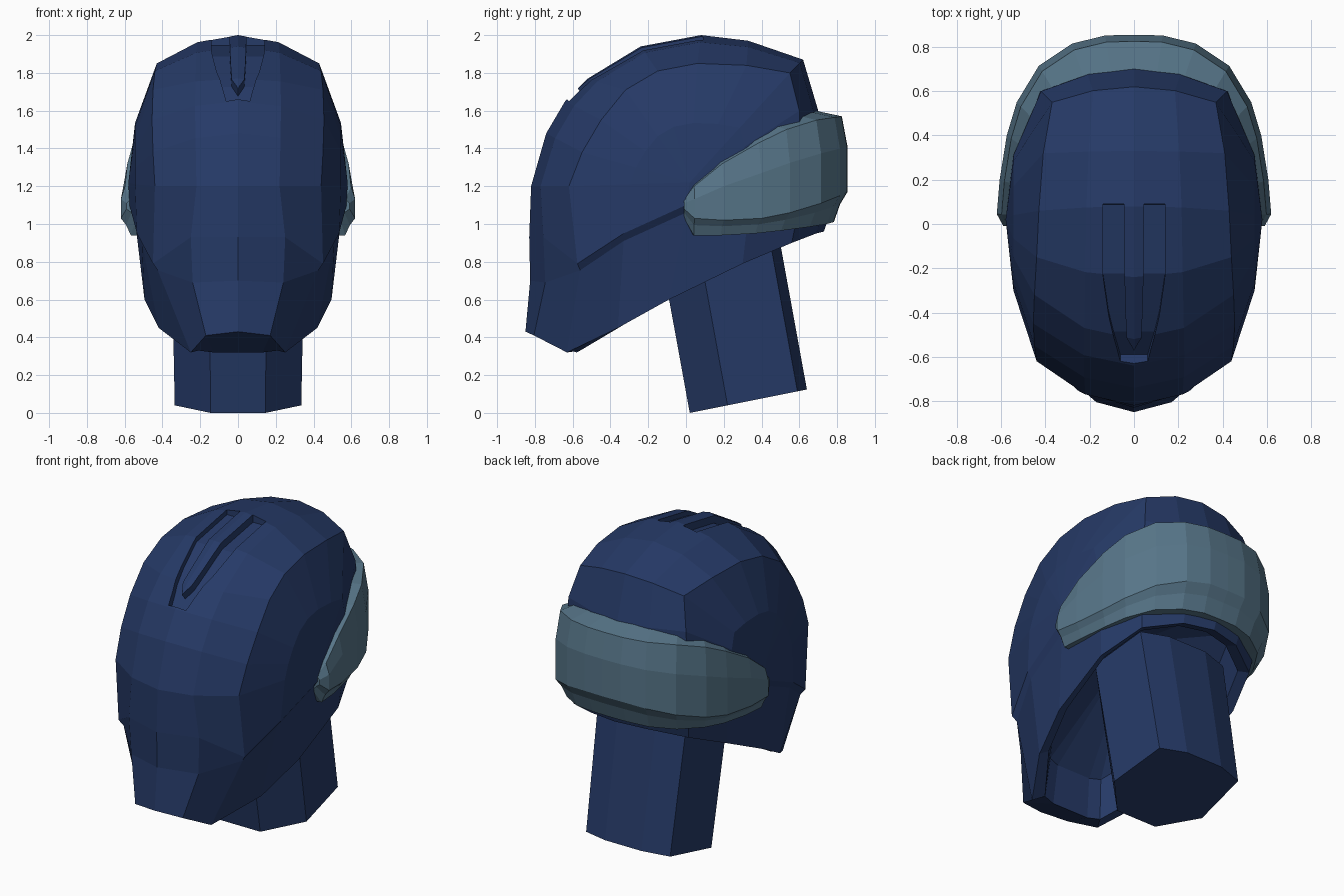
import bpy, bmesh
from mathutils import Vector as V

if "Cube" in bpy.data.objects:
    bpy.data.objects.remove(bpy.data.objects["Cube"])


def material(name, rgb):
    m = bpy.data.materials.new(name)
    m.diffuse_color = (*rgb, 1)
    m.use_nodes = True
    m.node_tree.nodes["Principled BSDF"].inputs["Base Color"].default_value = m.diffuse_color
    return m


NAVY = material("navy", (0.019, 0.042, 0.135))
STEEL = material("steel_blue", (0.095, 0.18, 0.25))


def build(name, polys, mat, mirror=True):
    """Make an object from polygons (lists of points), mirrored across x = 0."""
    bm = bmesh.new()
    for poly in polys:
        for s in ((1, -1) if mirror else (1,)):
            pts = [V((p[0] * s, p[1], p[2])) for p in poly]
            bm.faces.new([bm.verts.new(p) for p in pts])
    bmesh.ops.remove_doubles(bm, verts=bm.verts, dist=1e-5)
    bmesh.ops.recalc_face_normals(bm, faces=bm.faces)
    me = bpy.data.meshes.new(name)
    bm.to_mesh(me)
    bm.free()
    ob = bpy.data.objects.new(name, me)
    bpy.context.collection.objects.link(ob)
    me.materials.append(mat)
    return ob


def loft(rows, closed=False):
    """Quads between neighbouring rows of points."""
    out = []
    for a, b in zip(rows, rows[1:]):
        n = len(a)
        for i in range(n if closed else n - 1):
            j = (i + 1) % n
            out.append([a[i], a[j], b[j], b[i]])
    return out


# Dome: centre profile (y, z) and side crease (x, y, z), from face over crown to back
centre = [(-.82, 1.2), (-.74, 1.48), (-.64, 1.65), (-.52, 1.77), (-.24, 1.94),
          (.08, 2.0), (.33, 1.97), (.62, 1.87), (.70, 1.6), (.77, 1.2)]
crease = [(.44, -.62, 1.2), (.45, -.55, 1.38), (.455, -.45, 1.55), (.45, -.32, 1.71),
          (.44, -.15, 1.81), (.43, .06, 1.85), (.41, .32, 1.84), (.37, .55, 1.80),
          (.42, .60, 1.6), (.44, .60, 1.18)]
hub = V((.58, .02, 1.22))
stations = []
for c, e in zip(centre, crease):
    c, e = V((0, *c)), V(e)
    mid = c.lerp(e, .25)
    mid.x = e.x * .5
    side = e.lerp(hub, .5)
    side.x = .545
    stations.append([c, mid, e, side])
head = loft(stations)
head += [[a[3], b[3], hub] for a, b in zip(stations, stations[1:])]

# Lower shell: rings from the dome base past the cheek seam to the rim
base = stations[0] + [hub] + stations[-1][::-1]
seam = [(0, -.83, .93), (.25, -.755, .93), (.45, -.575, .79), (.535, -.33, .95), (.575, 0, 1.10),
        (.54, .33, 1.1), (.44, .6, 1.1), (.22, .73, 1.1), (0, .77, 1.1)]
cheek = [(0, -.825, .70), (.24, -.745, .69), (.425, -.56, .755), (.51, -.33, .91), (.55, 0, 1.06),
         (.53, .33, 1.05), (.43, .59, 1.05), (.21, .72, 1.05), (0, .76, 1.05)]
rim = [(0, -.85, .43), (.17, -.805, .41), (.25, -.63, .32), (.42, -.36, .45), (.495, -.09, .60),
       (.505, .3, .79), (.41, .56, .90), (.2, .69, .95), (0, .73, .96)]
lip = [(0, -.58, .32), (.13, -.58, .32), (.21, -.56, .33)]
lip += [(x * .9, y * .9, z + .02) for x, y, z in rim[3:]]
cavity = [(x * .92, y * .95, z + .25) for x, y, z in lip]
head += loft([base, seam, cheek, rim, lip, cavity])
head += [[a, b, (0, 0, 1.2)] for a, b in zip(cavity, cavity[1:])]
head_ob = build("head_shell", head, NAVY)

# Crown slots: two tapering grooves cut along the centre profile (y, z, inner x, outer x)
slot = [(.09, 2.0, .045, .14), (-.24, 1.94, .043, .14), (-.42, 1.833, .038, .115),
        (-.52, 1.77, .033, .092), (-.58, 1.71, -.004, .075), (-.63, 1.66, -.004, .062)]
cutters = []
for s in (1, -1):
    rows = []
    for y, z, xi, xo in slot:
        p = V((0, y, z))
        n = (p - V((0, .07, 1.0))).normalized()
        lo, hi = p - n * .055, p + n * .1
        rows.append([V((s * x, q.y, q.z)) for x, q in ((xi, lo), (xo, lo), (xo, hi), (xi, hi))])
    cut = build("slot_cutter", loft(rows, True) + [rows[0], rows[-1]], NAVY, mirror=False)
    cut.hide_render = True
    mod = head_ob.modifiers.new("slot", 'BOOLEAN')
    mod.operation, mod.solver, mod.object = 'DIFFERENCE', 'EXACT', cut
    cutters.append(cut)
dg = bpy.context.evaluated_depsgraph_get()
carved = bpy.data.meshes.new_from_object(head_ob.evaluated_get(dg))
head_ob.modifiers.clear()
head_ob.data = carved
for cut in cutters:
    bpy.data.objects.remove(cut)

# Neck: leaning eight-sided column
half = [(.145, .02), (.335, .22), (.30, .59), (.13, .64)]
outline = half + [(-x, y) for x, y in half[::-1]]
bottom = [(x, y, .2 * (y - .02)) for x, y in outline]
top = [(x * 1.05, y - .155, z + .85) for x, y, z in bottom]
build("neck", loft([bottom, top], True) + [bottom, top], NAVY, mirror=False)

# Rear band: path (x, y) with top, step and bottom heights, tip to back centre
path = [(.59, -.01, 1.13, 1.08, 1.03), (.62, .045, 1.2, 1.03, .94), (.607, .2, 1.32, 1.02, .94),
        (.575, .4, 1.43, 1.03, .95), (.53, .55, 1.50, 1.06, .965), (.43, .715, 1.55, 1.11, .985),
        (.28, .815, 1.565, 1.15, 1.0), (.13, .852, 1.57, 1.17, 1.01), (0, .855, 1.57, 1.17, 1.01)]
rows = []
for x, y, t, m, b in path:
    section = [(.80, t + .03), (.965, t), (1, t - (t - m) * .4), (1, m),
               (.955, m - (m - b) * .4), (.915, b), (.78, b)]
    rows.append([(x * k, y * k, z) for k, z in section])
build("rear_band", loft(rows, True) + [rows[0]], STEEL)
